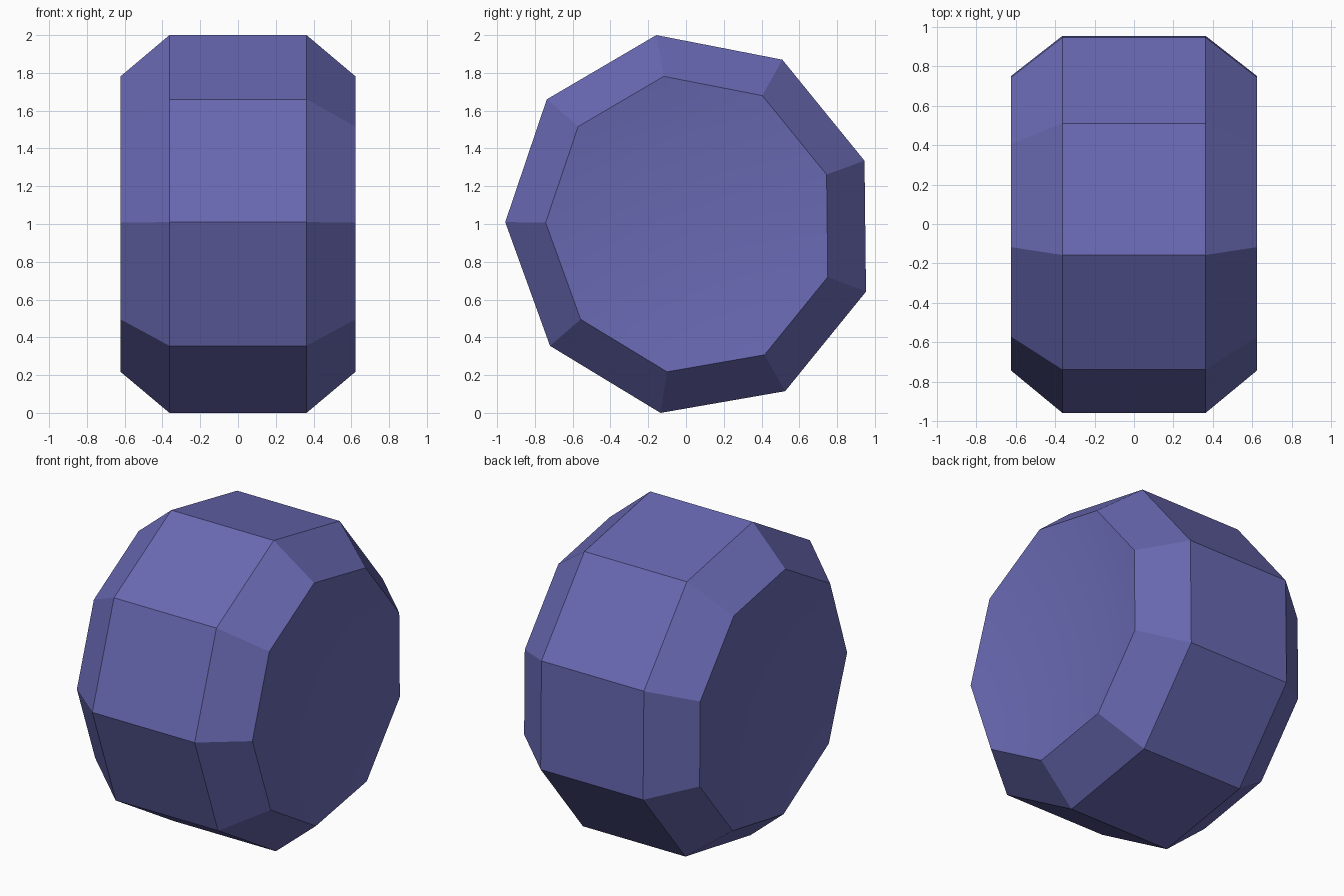
import bpy
import bmesh

default_cube = bpy.data.objects.get("Cube")
if default_cube:
    bpy.data.objects.remove(default_cube, do_unlink=True)

# Single violet-blue colour
violet = bpy.data.materials.new("violet_blue")
violet.use_nodes = True
colour = (0.14, 0.14, 0.45, 1.0)
violet.diffuse_color = colour
violet.node_tree.nodes["Principled BSDF"].inputs["Base Color"].default_value = colour

# Slightly uneven nine-sided outline (y, z), and its centre
OUTLINE = [(-0.157, 2.0), (0.51, 1.87), (0.945, 1.335), (0.953, 0.642),
           (0.525, 0.115), (-0.135, 0.0), (-0.72, 0.355), (-0.957, 1.01),
           (-0.737, 1.66)]
CENTRE_Y, CENTRE_Z = 0.024, 0.998
RIM_X, RIM_SCALE = 0.622, 0.782
DISH_DEPTH, DISH_RINGS = 0.06, 8

bm = bmesh.new()


def ring(x, scale):
    return [bm.verts.new((x, CENTRE_Y + (y - CENTRE_Y) * scale,
                          CENTRE_Z + (z - CENTRE_Z) * scale)) for y, z in OUTLINE]


def bridge(a, b, smooth=False):
    for i in range(len(OUTLINE)):
        j = (i + 1) % len(OUTLINE)
        bm.faces.new((a[i], a[j], b[j], b[i])).smooth = smooth


# Chamfered barrel wall
wall = [ring(-RIM_X, RIM_SCALE), ring(-0.363, 1.0), ring(0.363, 1.0), ring(RIM_X, RIM_SCALE)]
for a, b in zip(wall, wall[1:]):
    bridge(a, b)

# Shallow smooth dish sunk into each end
for side, rim in ((-1, wall[0]), (1, wall[-1])):
    outer = rim
    for k in range(DISH_RINGS - 1, 0, -1):
        t = k / DISH_RINGS
        inner = ring(side * (RIM_X - DISH_DEPTH * (1 - t * t)), RIM_SCALE * t)
        bridge(outer, inner, smooth=True)
        outer = inner
    middle = bm.verts.new((side * (RIM_X - DISH_DEPTH), CENTRE_Y, CENTRE_Z))
    for i in range(len(OUTLINE)):
        bm.faces.new((outer[i], outer[(i + 1) % len(OUTLINE)], middle)).smooth = True

bmesh.ops.recalc_face_normals(bm, faces=bm.faces)
mesh = bpy.data.meshes.new("faceted_barrel")
bm.to_mesh(mesh)
bm.free()
mesh.materials.append(violet)
barrel = bpy.data.objects.new("faceted_barrel", mesh)
bpy.context.collection.objects.link(barrel)
